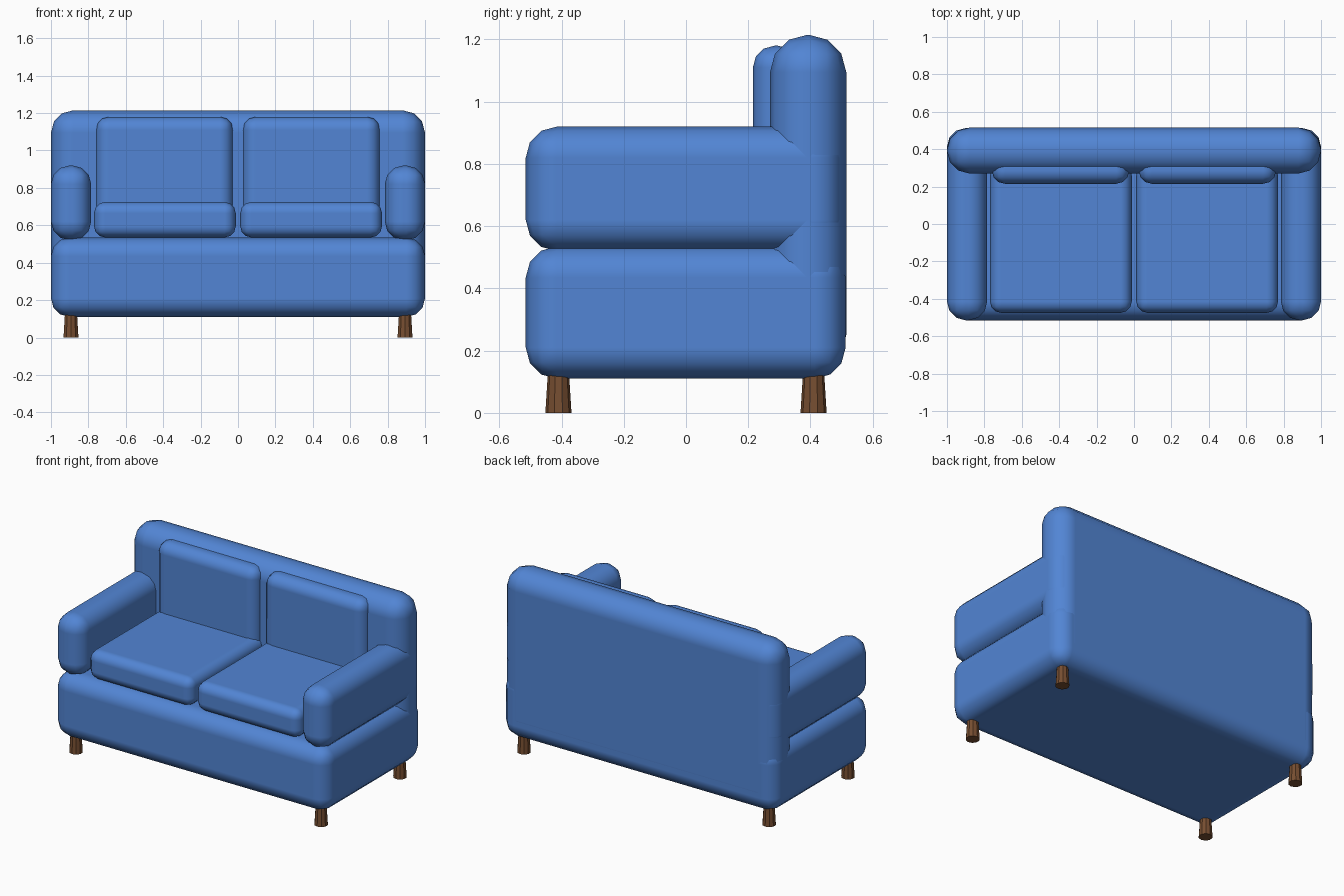
import bpy
import math

cube = bpy.data.objects.get("Cube")
if cube:
    bpy.data.objects.remove(cube, do_unlink=True)


def make_material(name, rgb):
    mat = bpy.data.materials.new(name)
    mat.use_nodes = True
    color = (*rgb, 1.0)
    mat.diffuse_color = color
    mat.node_tree.nodes["Principled BSDF"].inputs["Base Color"].default_value = color
    return mat


blue = make_material("blue fabric", (0.084, 0.235, 0.66))
brown = make_material("brown wood", (0.18, 0.075, 0.03))


def padded_box(name, low, high, radius):
    """Rounded upholstery block between two corners."""
    center = [(a + b) / 2 for a, b in zip(low, high)]
    bpy.ops.mesh.primitive_cube_add(size=1, location=center)
    ob = bpy.context.object
    ob.name = name
    ob.scale = [b - a for a, b in zip(low, high)]
    bpy.ops.object.transform_apply(location=False, rotation=False, scale=True)
    bevel = ob.modifiers.new("rounding", "BEVEL")
    bevel.width = radius
    bevel.segments = 3
    bevel.harden_normals = True
    ob.data.materials.append(blue)
    bpy.ops.object.shade_smooth()
    return ob


# Body: base and backrest
padded_box("base", (-1, -0.515, 0.11), (1, 0.513, 0.535), 0.1)
padded_box("backrest", (-1, 0.27, 0.13), (1, 0.515, 1.215), 0.12)

# Arms, cushions and legs, once per side
for side, sign in (("left", 1), ("right", -1)):
    def part(name, x_in, x_out, y, z, radius):
        x = sorted((sign * x_in, sign * x_out))
        padded_box(f"{side}_{name}", (x[0], y[0], z[0]), (x[1], y[1], z[1]), radius)

    part("arm", 0.785, 1.0, (-0.515, 0.505), (0.52, 0.92), 0.1)
    part("seat_cushion", 0.012, 0.77, (-0.475, 0.32), (0.535, 0.725), 0.06)
    part("back_cushion", 0.025, 0.76, (0.215, 0.365), (0.56, 1.18), 0.07)

    for end, y in (("front", -0.41), ("back", 0.41)):
        bpy.ops.mesh.primitive_cone_add(
            vertices=10, radius1=0.042, radius2=0.032, depth=0.16,
            location=(sign * 0.893, y, 0.08))
        leg = bpy.context.object
        leg.name = f"{side}_{end}_leg"
        leg.data.materials.append(brown)
